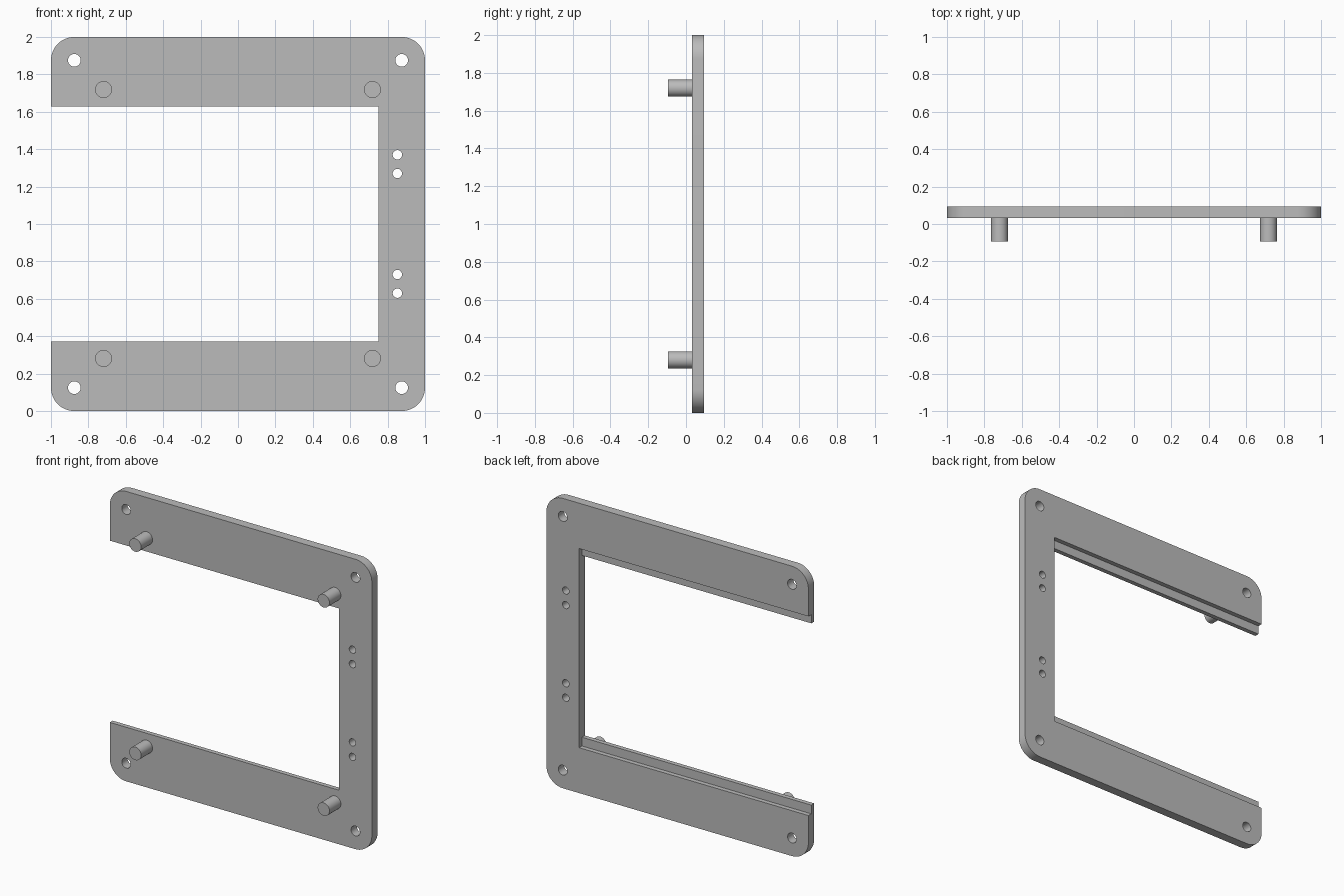
import bpy, bmesh
from math import sin, cos, pi, radians
from mathutils import Matrix

cube = bpy.data.objects.get("Cube")
if cube:
    bpy.data.objects.remove(cube, do_unlink=True)

FRONT, BACK, TIP = 0.031, 0.094, -0.094   # plate faces and peg ends, along y
INNER = 0.627                             # half height of the opening
STEP, STEP_Y = 0.06, 0.0625               # rebate height and its floor
RADIUS = 0.125                            # outer corner radius

grey = bpy.data.materials.new("grey")
grey.use_nodes = True
grey.diffuse_color = (0.5, 0.5, 0.5, 1)
grey.node_tree.nodes["Principled BSDF"].inputs["Base Color"].default_value = (0.5, 0.5, 0.5, 1)


def finish(name, bm):
    bmesh.ops.recalc_face_normals(bm, faces=bm.faces)
    mesh = bpy.data.meshes.new(name)
    bm.to_mesh(mesh)
    bm.free()
    mesh.materials.append(grey)
    obj = bpy.data.objects.new(name, mesh)
    bpy.context.collection.objects.link(obj)
    return obj


def activate(obj):
    bpy.ops.object.select_all(action='DESELECT')
    obj.select_set(True)
    bpy.context.view_layer.objects.active = obj


def prism(name, outline, y0, y1):
    """Extrude an x-z outline from y0 to y1."""
    bm = bmesh.new()
    face = bm.faces.new([bm.verts.new((x, y0, z)) for x, z in outline])
    ext = bmesh.ops.extrude_face_region(bm, geom=[face])
    verts = [v for v in ext["geom"] if isinstance(v, bmesh.types.BMVert)]
    bmesh.ops.translate(bm, verts=verts, vec=(0, y1 - y0, 0))
    return finish(name, bm)


def rod(name, x, z, r, y0, y1):
    bm = bmesh.new()
    place = Matrix.Translation((x, (y0 + y1) / 2, z)) @ Matrix.Rotation(pi / 2, 4, 'X')
    bmesh.ops.create_cone(bm, cap_ends=True, segments=48, radius1=r, radius2=r,
                          depth=y1 - y0, matrix=place)
    return finish(name, bm)


def cut(obj, cutter):
    activate(obj)
    mod = obj.modifiers.new("cut", 'BOOLEAN')
    mod.operation, mod.solver, mod.object = 'DIFFERENCE', 'EXACT', cutter
    bpy.ops.object.modifier_apply(modifier=mod.name)
    bpy.data.objects.remove(cutter, do_unlink=True)


def smooth(obj):
    activate(obj)
    bpy.ops.object.shade_smooth_by_angle(angle=radians(30))


# C-shaped plate with rounded outer corners, open on the -x side
def corner(sx, sz, start):
    c = 1 - RADIUS
    return [(sx * c + RADIUS * cos(start + i * pi / 24),
             1 + sz * c + RADIUS * sin(start + i * pi / 24)) for i in range(13)]


opening = [(-1, 1 + INNER), (0.75, 1 + INNER), (0.75, 1 - INNER), (-1, 1 - INNER)]
outline = (corner(-1, -1, pi) + corner(1, -1, -pi / 2) + corner(1, 1, 0)
           + corner(-1, 1, pi / 2) + opening)
plate = prism("frame_plate", outline, FRONT, BACK)

# Rebates along the back inner edges of the two arms
high = INNER + STEP
cut(plate, prism("rebate_cutter", [(-1.1, 1 - high), (0.75, 1 - high),
                                   (0.75, 1 + high), (-1.1, 1 + high)], STEP_Y, BACK + 0.1))

# Corner screw holes and paired small holes in the upright
holes = [(sx * 0.875, 1 + sz * 0.875, 0.034) for sx in (-1, 1) for sz in (-1, 1)]
holes += [(0.852, 1 + s * h, 0.025) for s in (-1, 1) for h in (0.27, 0.37)]
for x, z, r in holes:
    cut(plate, rod("hole_cutter", x, z, r, FRONT - 0.1, BACK + 0.1))
smooth(plate)

# Four locating pegs on the front
for sx, side in ((-1, "right"), (1, "left")):
    for sz, level in ((-1, "lower"), (1, "upper")):
        smooth(rod(f"{level}_{side}_peg", sx * 0.719, 1 + sz * 0.719, 0.045, TIP, FRONT))
